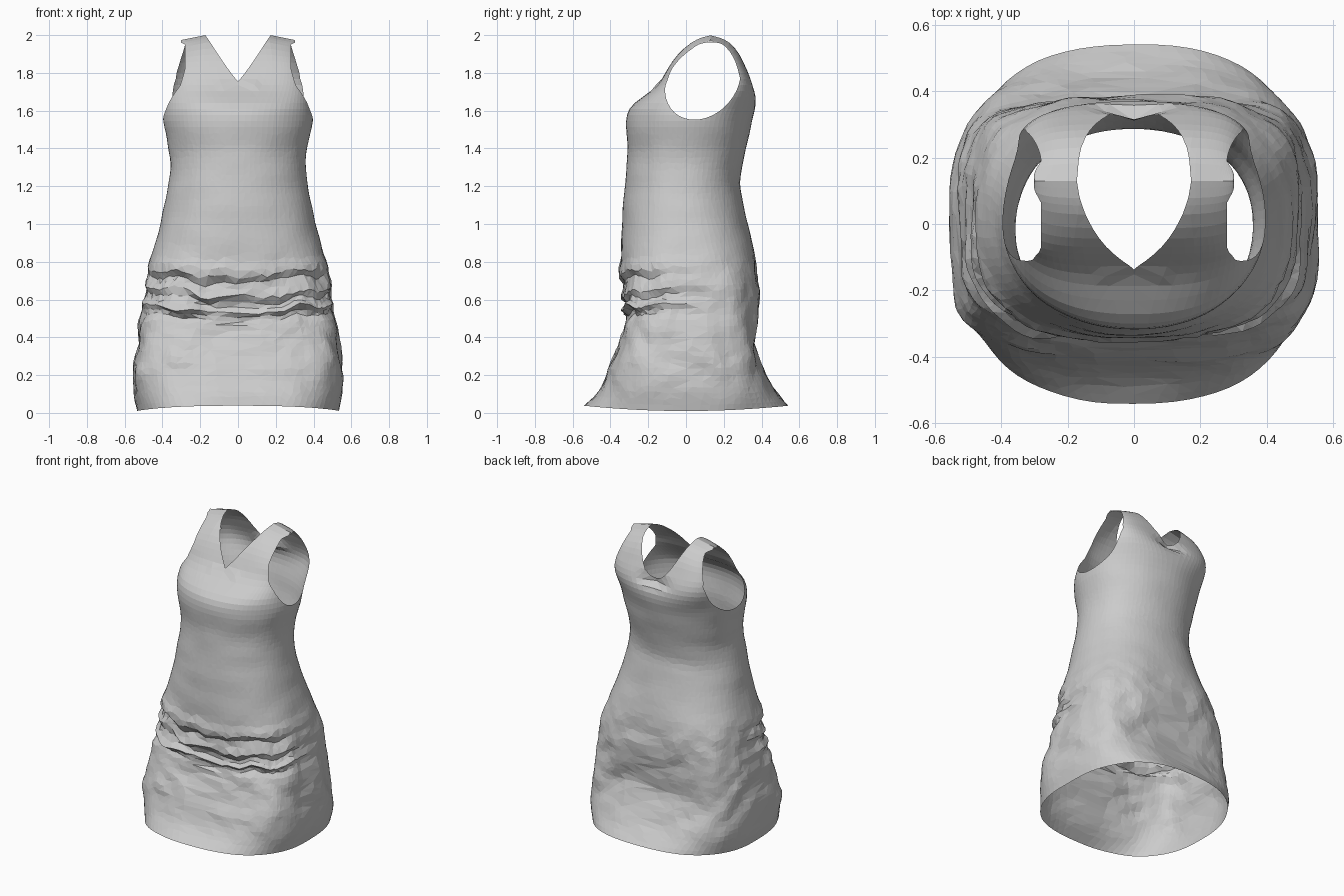
import bpy, bmesh, math, random
from mathutils import Vector, noise

if "Cube" in bpy.data.objects:
    bpy.data.objects.remove(bpy.data.objects["Cube"])

random.seed(4)
# Body profile: height, half width, front y, back y, squareness
PROFILE = [
    (0.01, 0.535, -0.54, 0.54, 2.5), (0.10, 0.553, -0.465, 0.48, 2.9),
    (0.20, 0.555, -0.42, 0.425, 3.4), (0.34, 0.54, -0.365, 0.375, 3.7),
    (0.50, 0.515, -0.315, 0.38, 3.5), (0.65, 0.49, -0.32, 0.385, 3.1),
    (0.80, 0.465, -0.345, 0.375, 2.6), (1.00, 0.41, -0.34, 0.325, 2.25),
    (1.20, 0.37, -0.325, 0.285, 2.1), (1.32, 0.355, -0.31, 0.30, 2.1),
    (1.42, 0.37, -0.31, 0.325, 2.1), (1.55, 0.40, -0.32, 0.35, 2.1),
    (1.63, 0.393, -0.295, 0.37, 2.3), (1.69, 0.382, -0.20, 0.37, 2.9),
    (1.75, 0.37, -0.135, 0.355, 3.7), (1.82, 0.352, -0.10, 0.32, 4.5),
    (1.90, 0.33, -0.045, 0.285, 4.8), (1.96, 0.31, 0.025, 0.235, 4.8),
    (1.985, 0.302, 0.075, 0.185, 4.8), (2.00, 0.30, 0.13, 0.13, 4.8),
]
SIDES, RINGS = 80, 62


def sample(z):
    for lo, hi in zip(PROFILE, PROFILE[1:]):
        if z <= hi[0] + 1e-6:
            t = (z - lo[0]) / (hi[0] - lo[0])
            return [p + (q - p) * t for p, q in zip(lo, hi)]
    return PROFILE[-1]


def smooth_sample(z):
    r = max(0, min(0.035, z - 0.01, (2.0 - z) * 0.3))
    rows = [sample(z + d * r) for d in (-1, -0.5, 0, 0.5, 1)]
    return [sum(c) / 5 for c in zip(*rows)]


def bell(v, width):
    return math.exp(-(v / width) ** 2)


def surface(z, ang):
    _, a, f, b, n = smooth_sample(z)
    c, s = math.cos(ang), math.sin(ang)
    x = a * math.copysign(abs(c) ** (2 / n), c) if abs(c) > 1e-6 else 0.0
    y = (f + b) / 2 + (b - f) / 2 * math.copysign(abs(s) ** (2 / n), s)
    out = Vector((c, s, 0))
    front = max(0.0, min(1.0, -s * 1.6 + 0.35))
    # gathered folds across the front of the hips, sagging to the middle
    push = 0.0
    for i, (z0, amp) in enumerate(((0.79, 0.018), (0.69, 0.016), (0.59, 0.02))):
        amp *= 1 + 1.2 * noise.noise(Vector((x * 5, i * 4, 2)))
        push += front * amp * (bell(z - z0, 0.03) - 0.9 * bell(z - z0 + 0.055, 0.025))
    # loose creases on the skirt
    skirt = min(1, max(0, (0.9 - z) / 0.2)) * min(1, max(0, (z - 0.04) / 0.2))
    push += skirt * 0.018 * noise.noise(Vector((x * 6, y * 6, z * 8 + x * 3 + y * 4)))
    push += skirt * 0.008 * noise.noise(Vector((x * 12, y * 12, z * 14)))
    push += 0.005 * noise.noise(Vector((x * 5, y * 5, z * 9))) * min(1, max(0, (1.7 - z) * 5))
    # hollow above the back hem
    if s > 0:
        push -= 0.02 * bell(x, 0.25) * bell(z - 0.36, 0.12)
    p = Vector((x, y, z)) + out * push
    gather = front * bell(z - 0.68, 0.2)
    p.z -= gather * (0.07 * (1 - min(1, (x / 0.45) ** 2)) + 0.05 * noise.noise(Vector((x * 8, z * 7, 7))))
    # tucked fabric at both neck points
    tuck = bell(x, 0.09) * bell(z - 1.745, 0.03)
    if s > 0:
        p.y -= 0.05 * tuck
    elif z > 1.6:
        p.y += 0.04 * tuck * noise.noise(Vector((x * 30, z * 30, 1)))
    # arched hem and sloping shoulders
    p.z += 0.03 * (y / 0.54) ** 2 * max(0, 1 - z / 0.15)
    p.z -= 0.2 * max(0, abs(x) - 0.17) * max(0, min(1, (z - 1.8) / 0.15))
    return p


def armhole(p):
    mid = 0.09 + 0.22 * (p.z - 1.76)
    e = ((p.y - mid) / 0.195) ** 2 + ((p.z - 1.757) / 0.205) ** 2 - 1
    k = max(0, min(1, (p.y - 0.05) / 0.2))
    side = 0.28 + 0.045 * k * min(1, max(0, (1.95 - p.z) / 0.15))
    side += 0.3 * max(0, 1.82 - p.z) * (1 - k)
    return max(e, (side - abs(p.x)) * 8)


def neckline(p):
    t = (p.z - 1.755) / 0.235
    if t <= 0:
        return abs(p.x) - t * 0.2 + 1e-4
    front_w = 0.165 * t ** 0.9
    back_w = 0.17 * t ** 0.5
    k = max(0, min(1, (p.y - 0.05) / 0.15))
    return abs(p.x) - (front_w * (1 - k) + back_w * k)


def cut(bm, func):
    """Trim away the surface where func is negative, with a clean edge."""
    val = {v: func(v.co) for v in bm.verts}
    fresh = []
    for e in list(bm.edges):
        a, b = e.verts
        if val[a] * val[b] < 0:
            lo, hi = 0.0, 1.0
            for _ in range(12):
                m = (lo + hi) / 2
                if func(a.co.lerp(b.co, m)) * val[a] > 0:
                    lo = m
                else:
                    hi = m
            fresh.append(bmesh.utils.edge_split(e, a, min(0.98, max(0.02, lo)))[1])
    for v in fresh:
        val[v] = 0.0
    bmesh.ops.connect_verts(bm, verts=fresh)
    gone = [f for f in bm.faces if any(val[v] < 0 for v in f.verts)]
    bmesh.ops.delete(bm, geom=gone, context='FACES')


# Dress shell lofted from hem to shoulder ridge, slightly irregular below the bust
bm = bmesh.new()
heights = [0.01 + 1.95 * i / (RINGS - 1) for i in range(RINGS)] + [1.975, 1.985, 1.994, 2.0]
rings = []
for z in heights:
    jit = 1 if 0.05 < z < 1.5 else 0
    rings.append([bm.verts.new(surface(z + jit * random.uniform(-0.008, 0.008),
                                       2 * math.pi * (j + jit * random.uniform(-0.25, 0.25)) / SIDES))
                  for j in range(SIDES)])
for r, q in zip(rings, rings[1:]):
    for j in range(SIDES):
        k = (j + 1) % SIDES
        bm.faces.new((r[j], r[k], q[k], q[j]))
bmesh.ops.remove_doubles(bm, verts=bm.verts, dist=1e-4)

# Neck and arm openings
cut(bm, neckline)
cut(bm, armhole)
bmesh.ops.triangulate(bm, faces=bm.faces)
bmesh.ops.recalc_face_normals(bm, faces=bm.faces)

mesh = bpy.data.meshes.new("dress")
bm.to_mesh(mesh)
bm.free()
dress = bpy.data.objects.new("dress", mesh)
bpy.context.collection.objects.link(dress)
